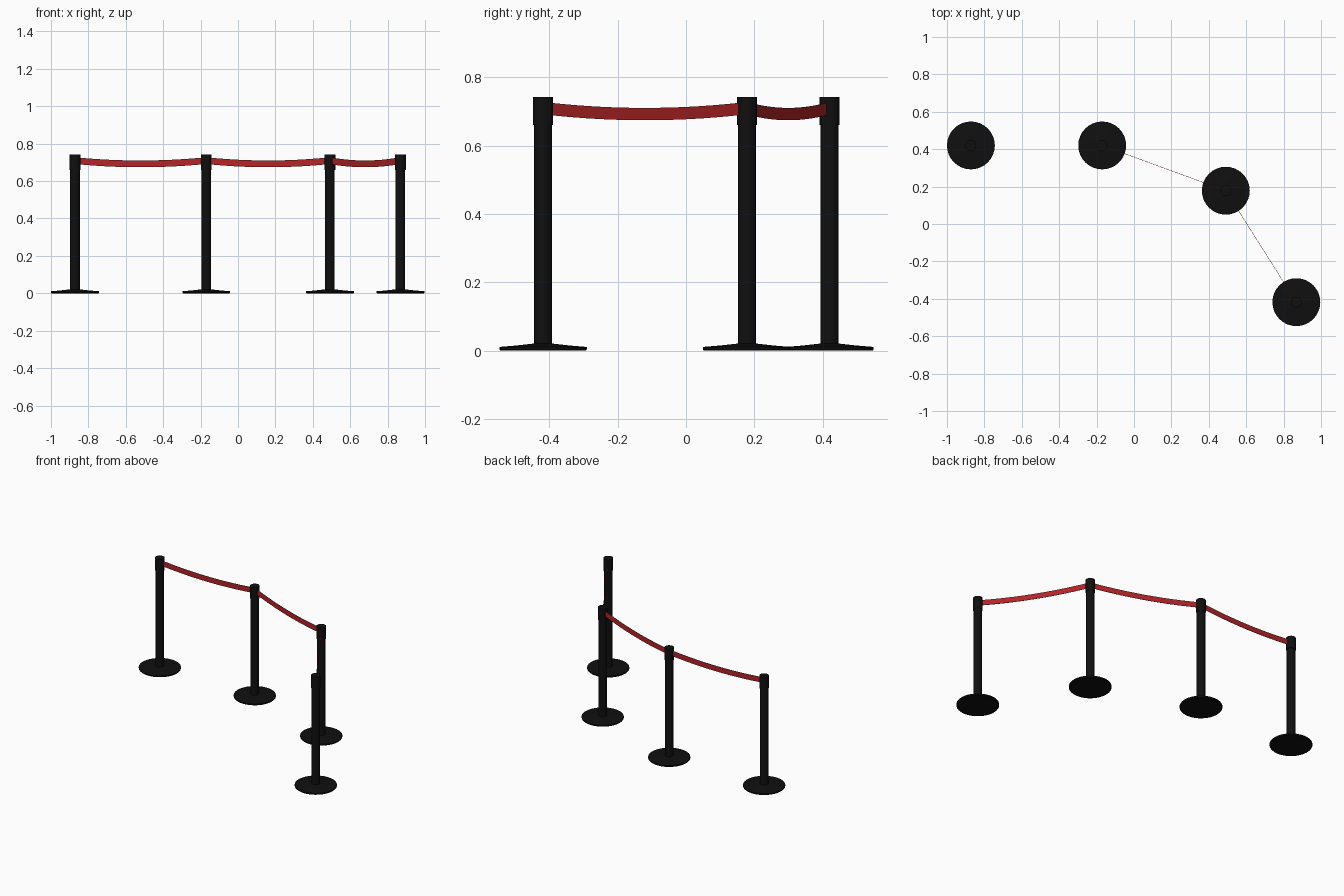
import bpy, bmesh, math
from mathutils import Vector

if "Cube" in bpy.data.objects:
    bpy.data.objects.remove(bpy.data.objects["Cube"])


def material(name, rgb):
    m = bpy.data.materials.new(name)
    m.diffuse_color = (*rgb, 1)
    m.use_nodes = True
    m.node_tree.nodes["Principled BSDF"].inputs["Base Color"].default_value = m.diffuse_color
    return m


black = material("black_metal", (0.005, 0.005, 0.005))
red = material("red_belt", (0.45, 0.018, 0.02))


def finish(name, bm, mat, loc=(0, 0, 0)):
    bmesh.ops.recalc_face_normals(bm, faces=bm.faces)
    me = bpy.data.meshes.new(name)
    bm.to_mesh(me)
    bm.free()
    me.materials.append(mat)
    ob = bpy.data.objects.new(name, me)
    ob.location = loc
    bpy.context.collection.objects.link(ob)
    bpy.context.view_layer.objects.active = ob
    ob.select_set(True)
    bpy.ops.object.shade_smooth_by_angle(angle=math.radians(35))
    ob.select_set(False)
    return ob


def lathe(name, profile, sides, mat, loc):
    """Closed solid of revolution from (radius, z) points, capped at both ends."""
    bm = bmesh.new()
    rings = [[bm.verts.new((r * math.cos(2 * math.pi * i / sides),
                            r * math.sin(2 * math.pi * i / sides), z))
              for i in range(sides)] for r, z in profile]
    for a, b in zip(rings, rings[1:]):
        for i in range(sides):
            j = (i + 1) % sides
            bm.faces.new((a[i], a[j], b[j], b[i]))
    bm.faces.new(rings[0])
    bm.faces.new(rings[-1])
    return finish(name, bm, mat, loc)


def belt(name, p, q, reach=0.025, z=0.707, sag=0.015, half=0.018, thick=0.002, n=16):
    """Flat strap hanging between two post heads."""
    d = (q - p).normalized()
    a, b = p + d * reach, q - d * reach
    side = Vector((-d.y, d.x, 0)) * thick / 2
    bm = bmesh.new()
    last = None
    for i in range(n + 1):
        t = i / n
        c = a.lerp(b, t)
        c.z = z - sag * 4 * t * (1 - t)
        up = Vector((0, 0, half))
        ring = [bm.verts.new(v) for v in
                (c - side - up, c + side - up, c + side + up, c - side + up)]
        if last:
            for k in range(4):
                m = (k + 1) % 4
                bm.faces.new((last[k], last[m], ring[m], ring[k]))
        else:
            bm.faces.new(ring)
        last = ring
    bm.faces.new(last)
    finish(name, bm, red)


posts = [Vector(v) for v in ((-0.872, 0.42, 0), (-0.17, 0.42, 0),
                             (0.491, 0.178, 0), (0.868, -0.418, 0))]

for i, p in enumerate(posts, 1):
    # weighted foot with shallow domed top
    lathe(f"base_{i}", [(0.125, 0), (0.128, 0.003), (0.128, 0.011),
                        (0.08, 0.015), (0.026, 0.021)], 32, black, p)
    # upright pole
    lathe(f"pole_{i}", [(0.026, 0.012), (0.026, 0.67)], 24, black, p)
    # belt head
    lathe(f"head_{i}", [(0.029, 0.66), (0.029, 0.742)], 24, black, p)

# sagging belts
for i, (p, q) in enumerate(zip(posts, posts[1:]), 1):
    belt(f"belt_{i}", p, q)
